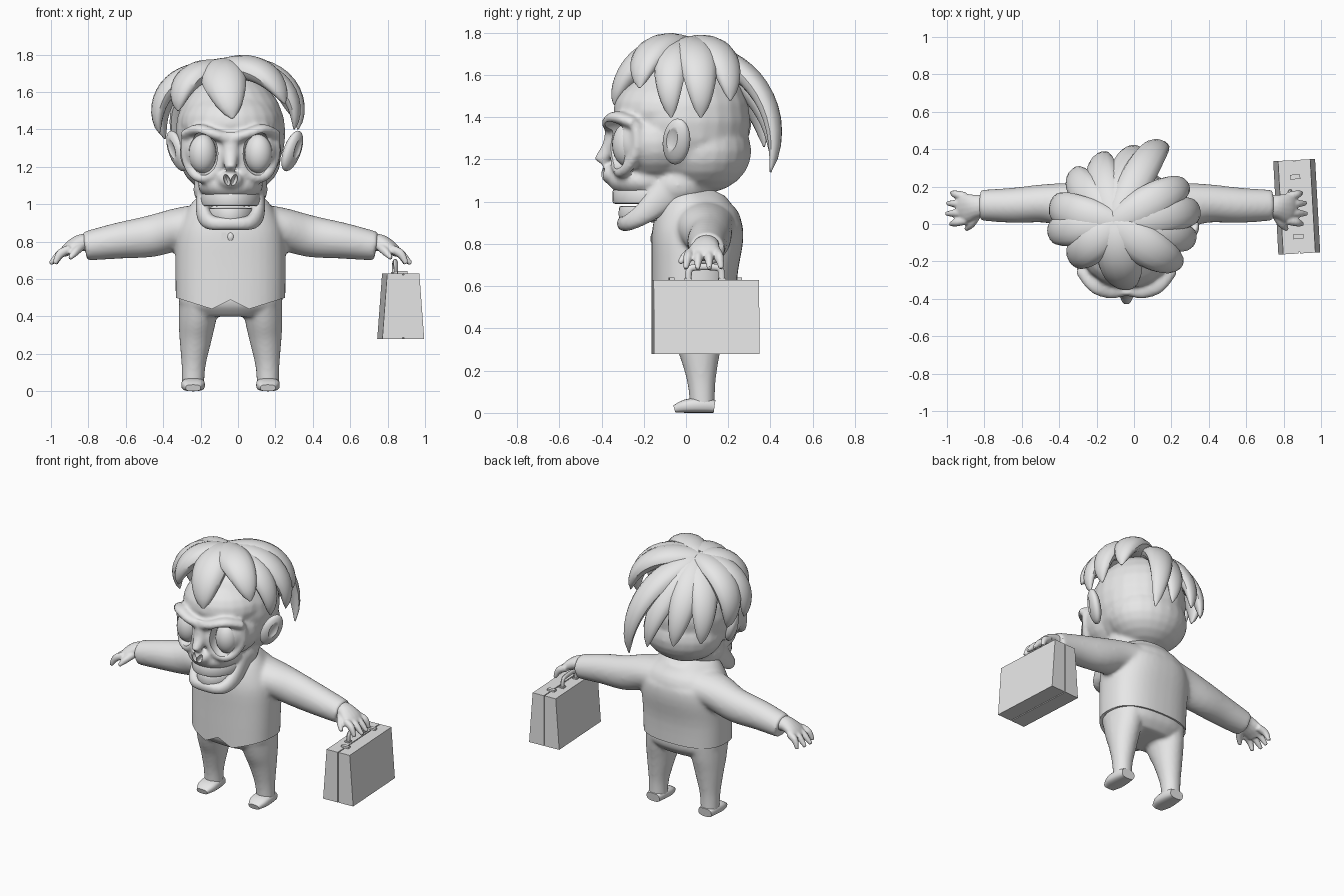
import bpy, bmesh, math
from mathutils import Vector, Matrix, Euler

if "Cube" in bpy.data.objects:
    bpy.data.objects.remove(bpy.data.objects["Cube"])

CX = -0.04                       # body centre line
X, Y, Z = Vector((1, 0, 0)), Vector((0, 1, 0)), Vector((0, 0, 1))
SIDES = (1, -1)

clay = bpy.data.materials.new("plain grey")
clay.use_nodes = True
clay.diffuse_color = (0.8, 0.8, 0.8, 1)
clay.node_tree.nodes["Principled BSDF"].inputs["Base Color"].default_value = (0.8, 0.8, 0.8, 1)


def apply_all(ob):
    bpy.context.view_layer.objects.active = ob
    for m in list(ob.modifiers):
        bpy.ops.object.modifier_apply(modifier=m.name)


def finish(bm, name, x=CX, voxel=0, relax=4, cutter=None, angle=40):
    """Turn a bmesh into an object, optionally fused, carved and smoothed."""
    bmesh.ops.recalc_face_normals(bm, faces=bm.faces)
    me = bpy.data.meshes.new(name)
    bm.to_mesh(me)
    bm.free()
    ob = bpy.data.objects.new(name, me)
    bpy.context.collection.objects.link(ob)
    ob.location.x = x
    me.materials.append(clay)
    bpy.ops.object.select_all(action='DESELECT')
    ob.select_set(True)
    bpy.context.view_layer.objects.active = ob
    if voxel:
        m = ob.modifiers.new("fuse", 'REMESH')
        m.mode, m.voxel_size = 'VOXEL', voxel
        m = ob.modifiers.new("relax", 'SMOOTH')
        m.iterations = relax
    if cutter:
        m = ob.modifiers.new("carve", 'BOOLEAN')
        m.operation, m.solver, m.object = 'DIFFERENCE', 'EXACT', cutter
    apply_all(ob)
    if cutter:
        bpy.data.objects.remove(cutter)
    bpy.ops.object.shade_smooth_by_angle(angle=math.radians(angle))
    return ob


def ball(bm, c, r, rot=(0, 0, 0), seg=24):
    m = Matrix.LocRotScale(Vector(c), Euler(rot), Vector(r))
    bmesh.ops.create_uvsphere(bm, u_segments=seg, v_segments=seg // 2, radius=1, matrix=m)


def box(bm, c, size):
    m = Matrix.LocRotScale(Vector(c), None, Vector(size))
    return bmesh.ops.create_cube(bm, size=1, matrix=m)["verts"]


def spline(st, k=4):
    """Catmull-Rom through stations (x, y, z, radius a, radius b)."""
    st = [Vector(s) for s in st]
    out = []
    for i in range(len(st) - 1):
        a, b, c, d = st[max(i - 1, 0)], st[i], st[i + 1], st[min(i + 2, len(st) - 1)]
        for j in range(k):
            t = j / k
            out.append(b + (c - a) * (t / 2) + (2 * a - 5 * b + 4 * c - d) * (t * t / 2)
                       + (3 * b - a - 3 * c + d) * (t ** 3 / 2))
    return out + [st[-1]]


def tube(bm, st, up=Z, n=14, power=1.0):
    """Sweep an oval through stations; radius a lies across, radius b along up."""
    pts = [Vector(s[:3]) for s in st]
    rings = []
    for i, s in enumerate(st):
        t = (pts[min(i + 1, len(pts) - 1)] - pts[max(i - 1, 0)]).normalized()
        side = (up(pts[i]) if callable(up) else up).cross(t).normalized()
        v = t.cross(side)
        ring = []
        for k in range(n):
            a = math.tau * k / n
            c, d = (math.copysign(abs(f) ** power, f) for f in (math.cos(a), math.sin(a)))
            ring.append(bm.verts.new(pts[i] + side * (s[3] * c) + v * (s[4] * d)))
        rings.append(ring)
    for p, q in zip(rings, rings[1:]):
        for k in range(n):
            bm.faces.new((p[k], p[(k + 1) % n], q[(k + 1) % n], q[k]))
    bm.faces.new(rings[0][::-1])
    bm.faces.new(rings[-1])


def flip(st, s):
    return [(p[0] * s, *p[1:]) for p in st]


# jacket: torso and sleeves, trimmed below to a hem with two front points
cut = bmesh.new()
hem = ((-.4, .5), (-.29, .5), (-.1, .44), (0, .49), (.1, .44), (.29, .5), (.4, .5))
rows = [[cut.verts.new((x, y, z if y < .05 else .5)) for x, z in hem] for y in (-.4, 0, .1, .4)]
for p, q in zip(rows, rows[1:]):
    for k in range(len(hem) - 1):
        cut.faces.new((p[k], p[k + 1], q[k + 1], q[k]))
for e in bmesh.ops.extrude_face_region(cut, geom=cut.faces[:])["geom"]:
    if isinstance(e, bmesh.types.BMVert):
        e.co.z = .2
trim = finish(cut, "hem_cutter")
trim.hide_render = True

bm = bmesh.new()
body = [(0, .035, .38, .29, .198), (0, .04, .65, .295, .203), (0, .055, .84, .288, .217),
        (0, .065, .95, .24, .195), (0, .1, 1.02, .16, .14), (0, .12, 1.06, .08, .08)]
tube(bm, spline(body), Y, 40, .8)
ball(bm, (0, .1, .89), (.27, .165, .14))
sleeve = [(0, .08, .88, .16, .12), (.1, .085, .885, .155, .12), (.25, .09, .875, .135, .112),
          (.42, .11, .83, .105, .112), (.6, .1, .805, .095, .097), (.78, .1, .775, .083, .078)]
for s in SIDES:
    tube(bm, spline(flip(sleeve, s)), Z, 20)
finish(bm, "jacket", voxel=.012, relax=10, cutter=trim)

# trousers
bm = bmesh.new()
seat = [(0, .04, .4, .2, .13), (0, .04, .46, .272, .18), (0, .04, .54, .275, .185)]
tube(bm, spline(seat), Y, 32, .8)
leg = [(.165, .045, .5, .11, .16), (.178, .055, .38, .1, .13), (.187, .065, .28, .087, .097),
       (.197, .073, .15, .066, .068), (.2, .077, .05, .06, .06), (.2, .077, .012, .06, .06)]
for s in SIDES:
    tube(bm, spline(flip(leg, s)), Y, 20)
finish(bm, "trousers", voxel=.012, relax=6)

# shoes
for s, side in zip(SIDES, ("left", "right")):
    bm = bmesh.new()
    sole = [(s * .2, .135, .03, .05, .03), (s * .2, .08, .036, .06, .036),
            (s * .2, 0, .032, .062, .032), (s * .2, -.055, .018, .04, .018)]
    tube(bm, spline(sole), Z, 20, .7)
    finish(bm, side + "_shoe")

# hands
for s, side in zip(SIDES, ("left", "right")):
    bm = bmesh.new()
    wrist = [(.74, .1, .79, .06, .05), (.8, .095, .795, .062, .045),
             (.86, .085, .765, .078, .036), (.9, .08, .735, .06, .022)]
    tube(bm, spline(flip(wrist, s)), Z, 16)
    for i in range(4):
        y, reach = .02 + .042 * i, (.94, .965, .96, .935)[i]
        finger = [(.86, y, .76, .024, .024), (.91, y + (i - 1.5) * .008, .735, .022, .024),
                  (reach, y + (i - 1.5) * .014, .682, .012, .012)]
        tube(bm, spline(flip(finger, s)), Z, 10)
    thumb = [(.8, .05, .775, .025, .025), (.83, .0, .745, .022, .022), (.86, -.03, .71, .012, .012)]
    tube(bm, spline(flip(thumb, s)), Z, 10)
    finish(bm, side + "_hand", voxel=.007, relax=3)

# tie knot and collar tips
bm = bmesh.new()
ball(bm, (0, -.155, .825), (.02, .014, .026), seg=12)
for s in SIDES:
    box(bm, (s * .035, -.155, .83), (.025, .02, .04))
finish(bm, "collar_and_tie")

# skull: cranium, nape, face, upper jaw, temples, brows, nose, mandible
bm = bmesh.new()
ball(bm, (0, 0, 1.38), (.295, .305, .33))
ball(bm, (0, .08, 1.24), (.27, .23, .2))
ball(bm, (0, -.14, 1.28), (.275, .22, .2))
ball(bm, (0, -.08, 1.43), (.27, .265, .18))
ball(bm, (0, -.19, 1.1), (.175, .18, .09))
ball(bm, (0, -.04, 1.08), (.2, .17, .14))
nose = [(0, -.33, 1.38, .06, .05), (0, -.355, 1.27, .045, .04), (0, -.41, 1.185, .03, .034)]
tube(bm, spline(nose), Y)
ball(bm, (0, -.345, 1.13), (.07, .06, .05))
jaw = [(.13, 0, 1.12, .045, .09), (.145, -.1, 1.03, .04, .075), (.145, -.2, .945, .036, .055),
       (.1, -.275, .9, .036, .04), (0, -.295, .898, .036, .038)]
brow = [(0, -.355, 1.345, .03, .03), (.09, -.36, 1.375, .04, .03),
        (.17, -.325, 1.4, .045, .03), (.24, -.24, 1.37, .04, .03)]
rim = [(.235, -.24, 1.37), (.24, -.23, 1.26), (.2, -.275, 1.165), (.14, -.31, 1.14),
       (.07, -.33, 1.18), (.05, -.335, 1.28)]
for s in SIDES:
    tube(bm, spline(flip(jaw, s)), Z)
    tube(bm, spline(flip(brow, s)), Z)
    tube(bm, spline(flip([(*p, .028, .028) for p in rim], s)), Y, 10)
    ball(bm, (s * .15, -.19, 1.28), (.11, .15, .13))
ball(bm, (0, -.12, .945), (.145, .15, .045))
cut = bmesh.new()
for s in SIDES:
    ball(cut, (s * .15, -.34, 1.27), (.084, .115, .116), (0, 0, s * .3))
    ball(cut, (s * .02, -.41, 1.13), (.017, .06, .034), (0, s * .35, 0), 16)
cutter = finish(cut, "socket_cutter")
cutter.hide_render = True
finish(bm, "skull", voxel=.011, relax=9, cutter=cutter)

# eyes
for s, side in zip(SIDES, ("left", "right")):
    bm = bmesh.new()
    ball(bm, (s * .15, -.275, 1.27), (.075, .075, .105), (0, 0, s * .25))
    finish(bm, side + "_eye")

# teeth: one curved band on each jaw
for name, z, front, wide in (("upper_teeth", 1.025, -.335, .15), ("lower_teeth", .945, -.305, .125)):
    arch = [(wide * math.sin(a), front + .2 * (1 - math.cos(a)), z, .014, .035)
            for a in (math.radians(d) for d in range(-80, 81, 10))]
    bm = bmesh.new()
    tube(bm, arch, Z, 12, .6)
    finish(bm, name)

# ears, hollowed on the outer front
for s, side in zip(SIDES, ("left", "right")):
    tilt = (-.3, s * .25, -s * .5)
    cut = bmesh.new()
    ball(cut, (s * .34, -.075, 1.3), (.026, .038, .075), tilt)
    bm = bmesh.new()
    ball(bm, (s * .295, -.045, 1.285), (.038, .07, .115), tilt)
    shift = -.005 if s > 0 else -.03
    finish(bm, side + "_ear", x=shift, cutter=finish(cut, "ear_cutter", x=shift))

# hair locks sweep from the crown over the head to their tips
HEAD, CROWN = Vector((CX, .01, 1.37)), Vector((-.1, 0, 1.72))


def lock(bm, tip, width, bulge):
    a, b = CROWN - HEAD, Vector(tip) - HEAD
    st, steps = [], 16
    for i in range(steps + 1):
        t = i / steps
        d = a.normalized().slerp(b.normalized(), t)
        lift = (bulge + .06 * abs(d.x)) * math.sin(math.pi * t)
        p = HEAD + d * (a.length * (1 - t) + b.length * t + lift)
        w = width * max(.06, math.sin(math.pi * (.2 + .8 * t)) ** .6)
        st.append((*p, w, w * .6))
    tube(bm, st, lambda p: p - HEAD, 14)


# each group: bulge, then tip position and width of every lock
HAIR = {
    "back_hair": (-.065, [(.02, .4, 1.22, .09), (.16, .4, 1.14, .09), (-.16, .37, 1.26, .095),
                          (-.31, .28, 1.28, .095)]),
    "side_hair": (0, [(-.39, .1, 1.35, .1), (-.42, -.04, 1.38, .09), (.32, .07, 1.4, .1),
                      (.3, -.07, 1.4, .09), (.28, .21, 1.48, .1)]),
    "fringe": (0, [(-.03, -.34, 1.46, .12), (.25, -.22, 1.54, .11), (-.32, -.2, 1.5, .105)]),
}
for name, (bulge, locks) in HAIR.items():
    bm = bmesh.new()
    for x, y, z, w in locks:
        lock(bm, (x, y, z), w, bulge)
    finish(bm, name, x=0)

# briefcase: two tapered halves, handle and latches, turned slightly
TURN = Matrix.Translation((.87, .092, 0)) @ Matrix.Rotation(.055, 4, 'Z')
bm = bmesh.new()
for s in SIDES:
    for v in box(bm, (s * .054, 0, .455), (.102, .5, .35)):
        if abs(v.co.x) > .02:
            v.co.x = s * (.086 if v.co.z > .455 else .112)
box(bm, (0, 0, .455), (.02, .485, .335))
bm.transform(TURN)
finish(bm, "briefcase", x=0, angle=30)
bm = bmesh.new()
grip = [(-.03, y, z, .016, .012) for y, z in
        ((-.08, .625), (-.075, .675), (-.045, .69), (.045, .69), (.075, .675), (.08, .625))]
tube(bm, spline(grip), X, 10)
for y in (-.16, .16):
    box(bm, (0, y, .634), (.055, .025, .016))
for y in (-.08, .08):
    box(bm, (-.03, y, .632), (.035, .035, .012))
bm.transform(TURN)
finish(bm, "handle_and_latches", x=0)
